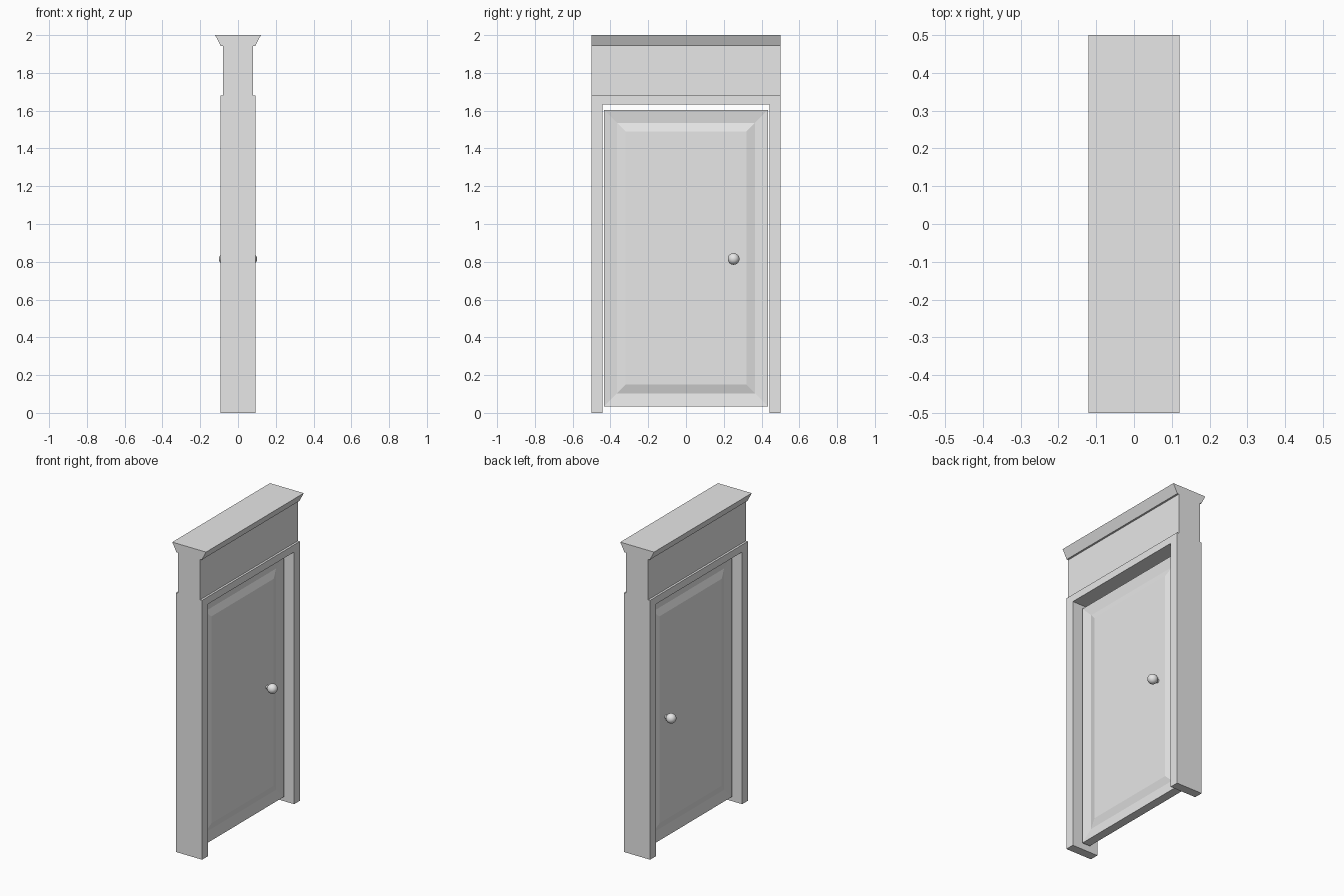
import bpy, bmesh, math
from mathutils import Matrix

if "Cube" in bpy.data.objects:
    bpy.data.objects.remove(bpy.data.objects["Cube"], do_unlink=True)

# Single grey paint
GREY = (0.8, 0.8, 0.8, 1.0)
paint = bpy.data.materials.new("grey_paint")
paint.use_nodes = True
paint.diffuse_color = GREY
paint.node_tree.nodes["Principled BSDF"].inputs["Base Color"].default_value = GREY


def finish(name, bm):
    bmesh.ops.recalc_face_normals(bm, faces=bm.faces[:])
    me = bpy.data.meshes.new(name)
    bm.to_mesh(me)
    bm.free()
    me.materials.append(paint)
    ob = bpy.data.objects.new(name, me)
    bpy.context.collection.objects.link(ob)
    return ob


def extrude_profile(name, points, axis, half):
    """Closed profile extruded symmetrically along x (points are y, z) or y (points are x, z)."""
    bm = bmesh.new()
    place = (lambda p: (-half, p[0], p[1])) if axis == 0 else (lambda p: (p[0], -half, p[1]))
    face = bm.faces.new([bm.verts.new(place(p)) for p in points])
    ext = bmesh.ops.extrude_face_region(bm, geom=[face])
    move = [0, 0, 0]
    move[axis] = 2 * half
    bmesh.ops.translate(bm, vec=move, verts=[v for v in ext["geom"] if isinstance(v, bmesh.types.BMVert)])
    return finish(name, bm)


def mirrored(half):
    """Full outline from its +x half."""
    return half + [(-x, z) for x, z in reversed(half)]


# Door casing: two jambs and a lintel in one piece
extrude_profile("door_frame", mirrored([(0.442, 1.633), (0.442, 0), (0.5, 0), (0.5, 1.68)]), 0, 0.093)

# Head board and flared cornice
extrude_profile("frieze", mirrored([(0.079, 1.68), (0.079, 1.942)]), 1, 0.5)
extrude_profile("cornice", mirrored([(0.091, 1.942), (0.121, 2.0)]), 1, 0.5)

# Door leaf: sloped border falls into a groove, then rises to a raised panel, on both sides
HALF, GROOVE, PANEL = 0.028, 0.018, 0.032
RINGS = [(0.0, HALF), (0.068, GROOVE), (0.114, PANEL)]
bm = bmesh.new()
outer = []
for side in (1, -1):
    loops = []
    for inset, x in RINGS:
        y, z0, z1 = 0.433 - inset, 0.035 + inset, 1.604 - inset
        loops.append([bm.verts.new((side * x, a, b)) for a, b in ((-y, z0), (y, z0), (y, z1), (-y, z1))])
    for a, b in zip(loops, loops[1:]):
        for i in range(4):
            j = (i + 1) % 4
            bm.faces.new((a[i], a[j], b[j], b[i]))
    bm.faces.new(loops[-1])
    outer.append(loops[0])
for i in range(4):
    j = (i + 1) % 4
    bm.faces.new((outer[0][i], outer[0][j], outer[1][j], outer[1][i]))
finish("door_leaf", bm)

# Round knob with a thin neck on each face of the door
for side, label in ((1, "left"), (-1, "right")):
    bm = bmesh.new()
    turn = Matrix.Rotation(math.pi / 2, 4, "Y")
    bmesh.ops.create_uvsphere(bm, u_segments=24, v_segments=16, radius=0.031,
                              matrix=Matrix.Translation((side * 0.07, 0.252, 0.815)) @ turn)
    bmesh.ops.create_cone(bm, cap_ends=True, segments=16, radius1=0.012, radius2=0.012, depth=0.04,
                          matrix=Matrix.Translation((side * 0.04, 0.252, 0.815)) @ turn)
    knob = finish("knob_" + label, bm)
    bpy.ops.object.select_all(action="DESELECT")
    knob.select_set(True)
    bpy.context.view_layer.objects.active = knob
    bpy.ops.object.shade_smooth_by_angle(angle=math.radians(40))
